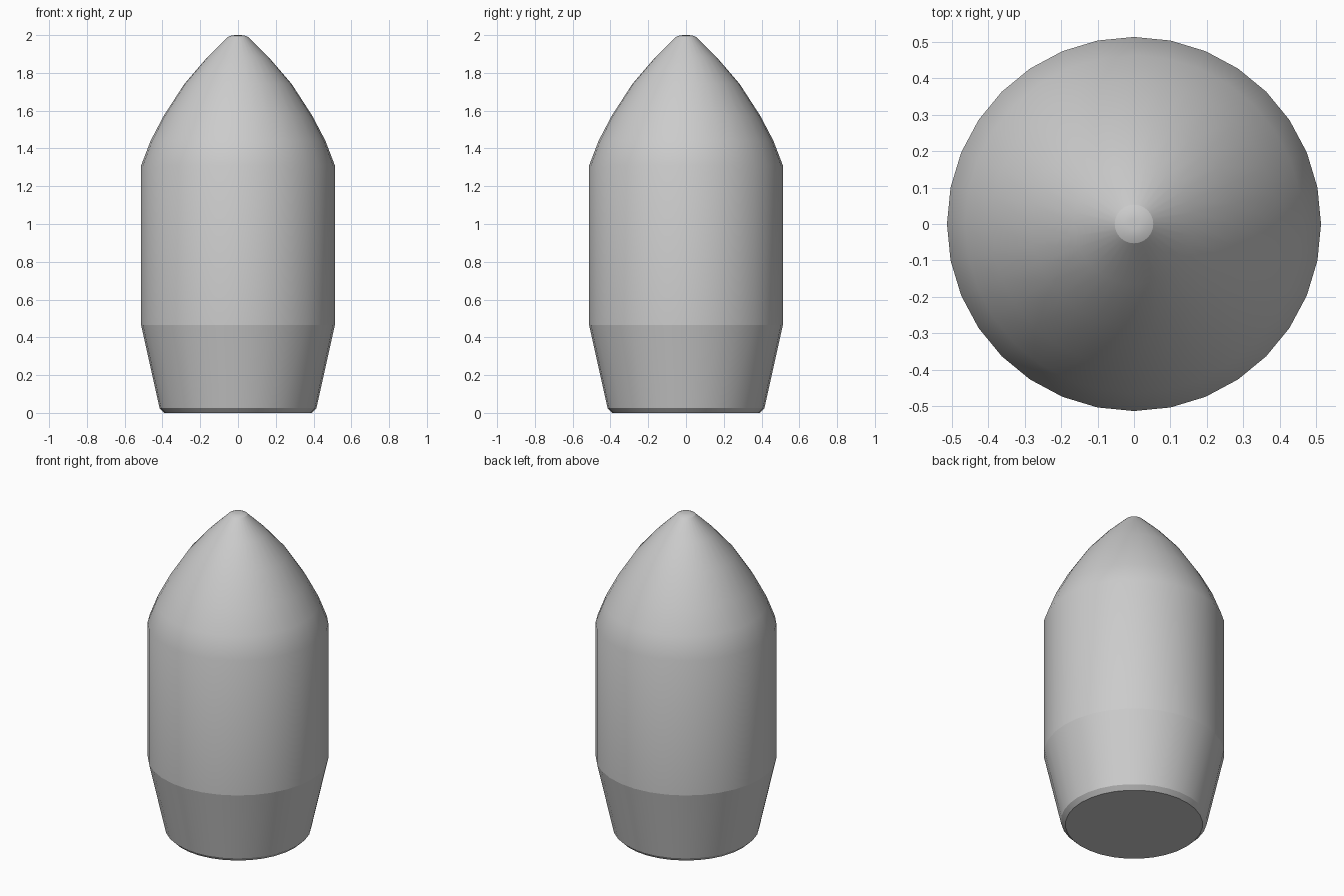
import bpy, bmesh, math

if "Cube" in bpy.data.objects:
    bpy.data.objects.remove(bpy.data.objects["Cube"])

SIDES = 32


def lathe(name, profile, cap_bottom=False, cap_top=False, angle=30):
    """Revolve (radius, z) points around the z axis."""
    bm = bmesh.new()
    rings = []
    for r, z in profile:
        rings.append([bm.verts.new((r * math.cos(2 * math.pi * i / SIDES),
                                    r * math.sin(2 * math.pi * i / SIDES), z))
                      for i in range(SIDES)])
    for a, b in zip(rings, rings[1:]):
        for i in range(SIDES):
            j = (i + 1) % SIDES
            bm.faces.new((a[i], a[j], b[j], b[i]))
    if cap_bottom:
        bm.faces.new(rings[0][::-1])
    if cap_top:
        bm.faces.new(rings[-1])
    mesh = bpy.data.meshes.new(name)
    bm.to_mesh(mesh)
    bm.free()
    obj = bpy.data.objects.new(name, mesh)
    bpy.context.collection.objects.link(obj)
    bpy.ops.object.select_all(action='DESELECT')
    obj.select_set(True)
    bpy.context.view_layer.objects.active = obj
    bpy.ops.object.shade_smooth_by_angle(angle=math.radians(angle))
    return obj


# Tapered tail with a chamfered, closed base
lathe("tapered_tail", [(0.39, 0), (0.415, 0.025), (0.513, 0.465)], cap_bottom=True)

# Straight body flowing into the curved nose
lathe("body_and_nose", [(0.513, 0.465), (0.513, 1.31), (0.463, 1.44), (0.393, 1.573),
                        (0.283, 1.743), (0.165, 1.88), (0.053, 1.99)])

# Small blunt tip
lathe("blunt_tip", [(0.053, 1.99), (0.035, 1.998), (0.015, 2.0)], cap_top=True)
